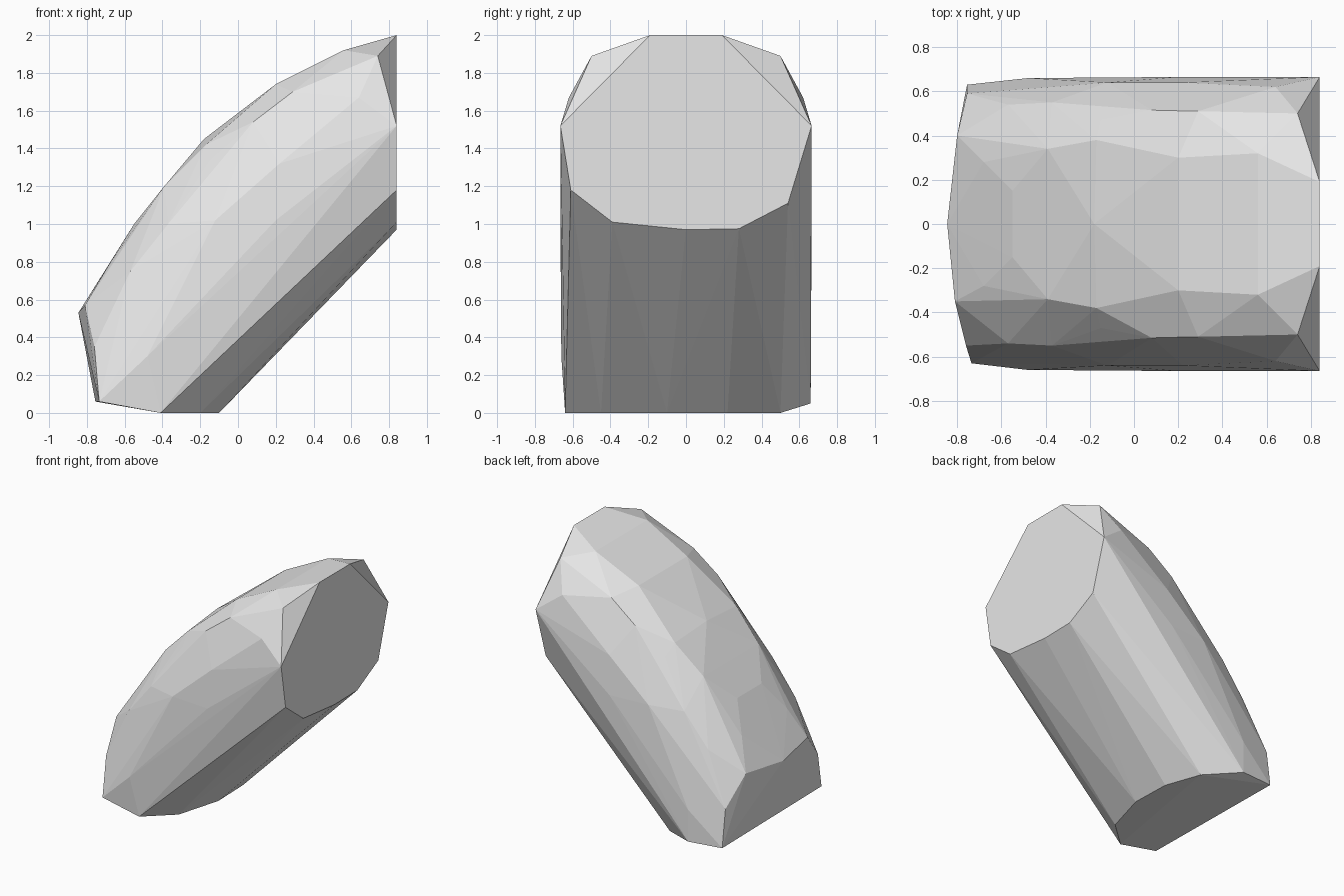
import bpy, bmesh

if "Cube" in bpy.data.objects:
    bpy.data.objects.remove(bpy.data.objects["Cube"])

# Faceted leaning boulder: every facet comes from a convex hull of its corners.

# Corners that appear on both the front and the back side (x, half width, z)
crown = [(-0.68, 0.28, 0.79), (-0.55, 0.15, 1.0), (-0.39, 0.34, 1.2),
         (-0.17, 0.38, 1.42), (0.2, 0.3, 1.74), (0.56, 0.32, 1.92),
         (0.84, 0.19, 2.0)]
shoulder = [(-0.57, 0.54, 0.75), (-0.37, 0.55, 1.0), (-0.15, 0.47, 1.34),
            (0.08, 0.515, 1.54), (0.29, 0.51, 1.70), (0.74, 0.5, 1.89),
            (0.64, 0.62, 1.67)]
flank = [(-0.12, 0.64, 1.02), (0.22, 0.64, 1.32), (0.2, 0.665, 1.02),
         (-0.48, 0.66, 0.3), (0.84, 0.665, 1.52)]

# Uneven corners: lower rim of the upright cut, the base and the left end
cut_rim = [(-0.61, 1.18), (-0.39, 1.01), (0.0, 0.97), (0.28, 0.975), (0.54, 1.11)]
base = [(-0.41, -0.64, 0), (-0.2, -0.45, 0), (-0.1, -0.1, 0), (-0.11, 0.22, 0),
        (-0.21, 0.5, 0), (-0.48, 0.66, 0.05)]
left_end = [(-0.735, -0.63, 0.06), (-0.755, 0.63, 0.06), (-0.76, -0.55, 0.35),
            (-0.755, 0.59, 0.35), (-0.81, -0.35, 0.57), (-0.8, 0.4, 0.57),
            (-0.845, 0.0, 0.53)]
spine = [(-0.18, 0.0, 1.45)]

points = [(x, s * y, z) for x, y, z in crown + shoulder + flank for s in (-1, 1)]
points += [(0.84, y, z) for y, z in cut_rim]
points += base + left_end + spine

# Hull
bm = bmesh.new()
for p in points:
    bm.verts.new(p)
hull = bmesh.ops.convex_hull(bm, input=bm.verts[:])
spare = [g for g in set(hull["geom_interior"]) | set(hull["geom_unused"])
         if isinstance(g, bmesh.types.BMVert)]
bmesh.ops.delete(bm, geom=spare, context='VERTS')
# Merge the flat cuts into single faces
bmesh.ops.dissolve_limit(bm, angle_limit=0.01, verts=bm.verts[:], edges=bm.edges[:])
bmesh.ops.recalc_face_normals(bm, faces=bm.faces[:])

mesh = bpy.data.meshes.new("boulder")
bm.to_mesh(mesh)
bm.free()

# Stone colour
stone = bpy.data.materials.new("light_grey_stone")
stone.diffuse_color = (0.8, 0.8, 0.8, 1)
stone.use_nodes = True
stone.node_tree.nodes["Principled BSDF"].inputs["Base Color"].default_value = stone.diffuse_color
mesh.materials.append(stone)

boulder = bpy.data.objects.new("boulder", mesh)
bpy.context.collection.objects.link(boulder)
